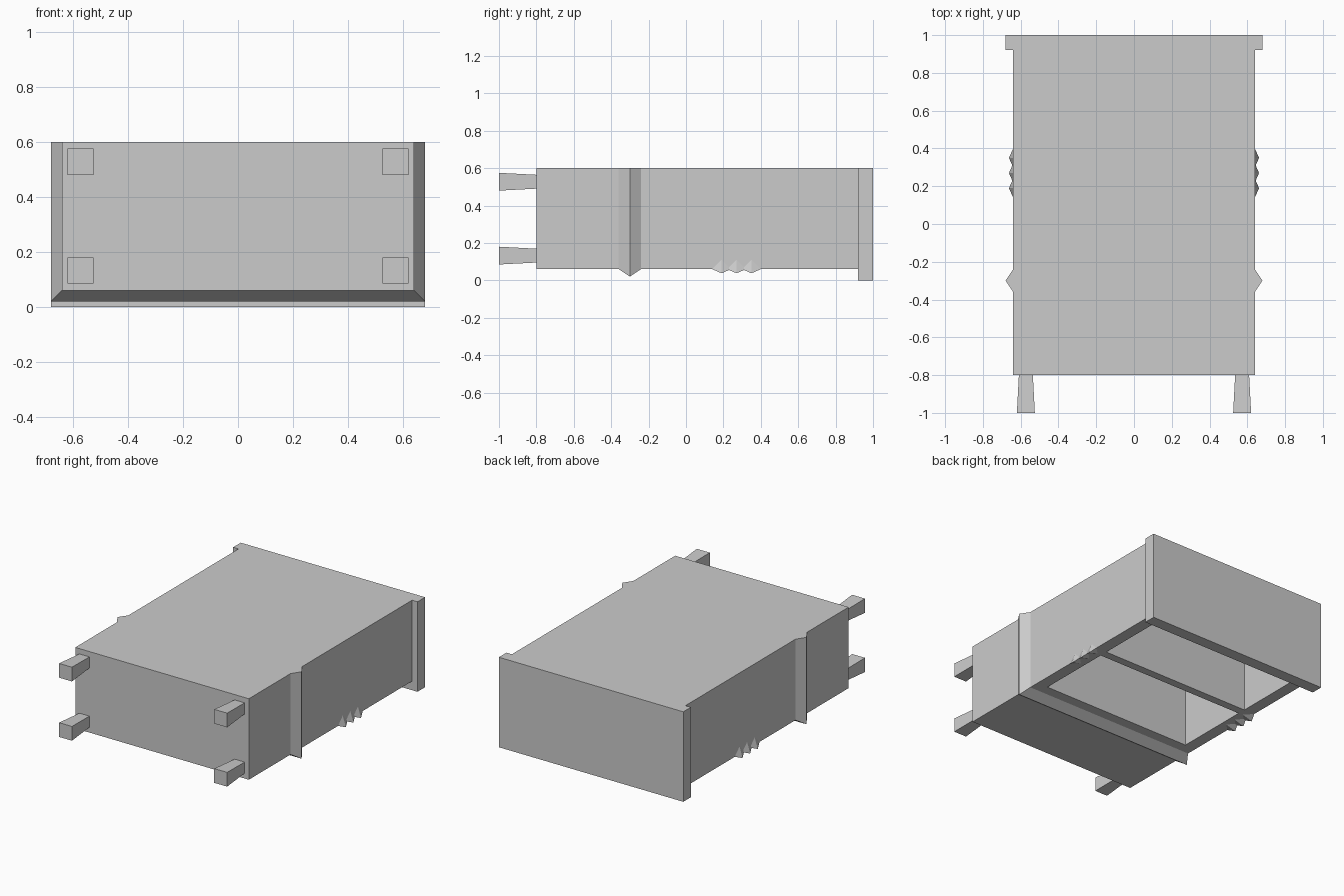
import bpy
import bmesh
from mathutils import Vector

if "Cube" in bpy.data.objects:
    bpy.data.objects.remove(bpy.data.objects["Cube"], do_unlink=True)

GREY = (0.6, 0.6, 0.6, 1)
grey = bpy.data.materials.new("plain grey")
grey.use_nodes = True
grey.diffuse_color = GREY
grey.node_tree.nodes["Principled BSDF"].inputs["Base Color"].default_value = GREY

# Main sizes
HALF_W, TOP, FRONT_Z = 0.64, 0.6, 0.06
WALL, LIP = 0.08, 0.04
BASE_Y, SLAB_Y = -0.8, 0.92


def finish(name, bm):
    bmesh.ops.recalc_face_normals(bm, faces=bm.faces)
    mesh = bpy.data.meshes.new(name)
    bm.to_mesh(mesh)
    bm.free()
    mesh.materials.append(grey)
    obj = bpy.data.objects.new(name, mesh)
    bpy.context.collection.objects.link(obj)
    return obj


def box(name, low, high, taper=1.0):
    """Box between two corners; taper scales the +y end."""
    low, high = Vector(low), Vector(high)
    mid, size = (low + high) / 2, high - low
    bm = bmesh.new()
    bmesh.ops.create_cube(bm, size=1)
    for v in bm.verts:
        s = taper if v.co.y > 0 else 1
        v.co = mid + Vector((v.co.x * size.x * s, v.co.y * size.y, v.co.z * size.z * s))
    return finish(name, bm)


def carve(target, cutter):
    cutter.hide_render = True
    mod = target.modifiers.new("opening", "BOOLEAN")
    mod.operation = "DIFFERENCE"
    mod.solver = "EXACT"
    mod.object = cutter
    bpy.context.view_layer.objects.active = target
    bpy.ops.object.modifier_apply(modifier=mod.name)
    bpy.data.objects.remove(cutter, do_unlink=True)


# Cabinet body with two open compartments separated by a shelf
body = box("cabinet_body", (-HALF_W, BASE_Y, FRONT_Z), (HALF_W, SLAB_Y, TOP))
inner = HALF_W - WALL
for y0, y1 in ((-0.17, 0.345), (0.4, SLAB_Y + 0.02)):
    carve(body, box("compartment_cutter", (-inner, y0, -0.1), (inner, y1, TOP - WALL)))

# Overhanging end slab
box("end_slab", (-HALF_W - LIP, SLAB_Y, 0), (HALF_W + LIP, 1, TOP))

# Pointed moulding wrapped around three sides with mitred corners
bm = bmesh.new()
rings = []
for side, at_top in ((-1, True), (-1, False), (1, False), (1, True)):
    z_in = TOP if at_top else FRONT_Z
    z_out = TOP if at_top else FRONT_Z - LIP
    rings.append([bm.verts.new((side * HALF_W, -0.36, z_in)),
                  bm.verts.new((side * (HALF_W + LIP), -0.3, z_out)),
                  bm.verts.new((side * HALF_W, -0.24, z_in))])
for a, b in zip(rings, rings[1:]):
    for i in range(3):
        j = (i + 1) % 3
        bm.faces.new((a[i], a[j], b[j], b[i]))
bm.faces.new(rings[0])
bm.faces.new(rings[-1])
finish("pointed_moulding", bm)

# Three small corner spikes on each side
for side, label in ((1, "left"), (-1, "right")):
    for n in range(3):
        y = 0.19 + 0.08 * n
        bm = bmesh.new()
        for x, dy, z in ((HALF_W, -0.05, FRONT_Z), (HALF_W, 0.05, FRONT_Z),
                         (HALF_W, 0, 0.11), (0.662, 0, 0.038), (0.59, 0, FRONT_Z)):
            bm.verts.new((side * x, y + dy, z))
        bmesh.ops.convex_hull(bm, input=bm.verts)
        finish(f"{label}_corner_spike_{n + 1}", bm)

# Four square feet that narrow toward the body
FOOT = 0.0475
for side, label in ((1, "left"), (-1, "right")):
    for z, level in ((0.1325, "lower"), (0.5275, "upper")):
        x = side * 0.5725
        box(f"{level}_{label}_foot", (x - FOOT, -1, z - FOOT),
            (x + FOOT, BASE_Y, z + FOOT), taper=0.78)
